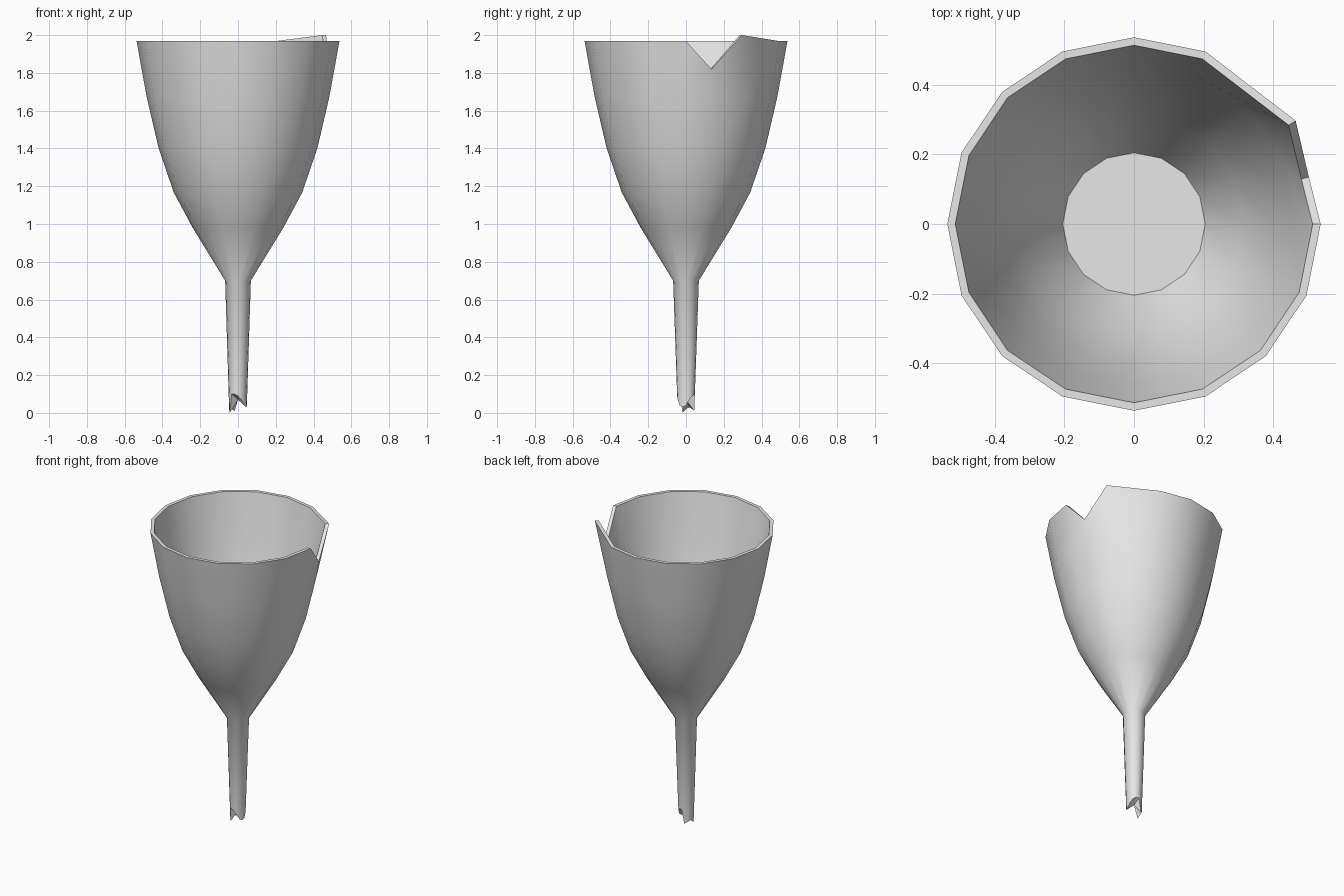
import bpy, bmesh, math
from mathutils import Vector

cube = bpy.data.objects.get("Cube")
if cube:
    bpy.data.objects.remove(cube, do_unlink=True)

SIDES = 16
mat = bpy.data.materials.new("plain_grey")
mat.use_nodes = True
GREY = (0.8, 0.8, 0.8, 1)
mat.diffuse_color = GREY
mat.node_tree.nodes["Principled BSDF"].inputs["Base Color"].default_value = GREY

bm = bmesh.new()


def ring(radius, z):
    turn = 2 * math.pi / SIDES
    return [bm.verts.new((radius * math.cos(i * turn), radius * math.sin(i * turn), z))
            for i in range(SIDES)]


def bridge(a, b):
    for i in range(SIDES):
        j = (i + 1) % SIDES
        bm.faces.new((a[i], a[j], b[j], b[i]))


# Profile from the broken stem up the outside, over the rim and down the inside
outer = [(0.047, 0.06), (0.068, 0.7), (0.24, 0.98), (0.34, 1.167),
         (0.42, 1.4), (0.484, 1.675), (0.537, 1.968)]
inner = [(0.514, 1.968), (0.461, 1.675), (0.397, 1.4), (0.316, 1.167), (0.205, 0.96)]
rings = [ring(r, z) for r, z in outer + inner]
for a, b in zip(rings, rings[1:]):
    bridge(a, b)

# Chipped rim: one low notch and one raised point
rim_out, rim_in = rings[len(outer) - 1], rings[len(outer)]
for index, point in ((1, (0.503, 0.135, 1.82)), (2, (0.465, 0.297, 2.0))):
    rim_out[index].co = point
    rim_in[index].co = Vector((point[0] * 0.957, point[1] * 0.957, point[2]))

# Flat floor inside the bowl
floor = bm.faces.new(rings[-1])

# Snapped stem end: jagged splinters around a recessed centre
jag = [0.04, 0.1, 0.02, 0.07, 0.1, 0.03, 0.09, 0.01]
for i, v in enumerate(rings[0]):
    v.co.z = jag[(i * 3 if i < 8 else i * 5 + 2) % 8]
rings[0][9].co.z = 0.0
core = bm.verts.new((0, 0, 0.07))
stem_end = [bm.faces.new((rings[0][(i + 1) % SIDES], rings[0][i], core))
            for i in range(SIDES)]

bmesh.ops.recalc_face_normals(bm, faces=bm.faces)

# Smooth walls with crisp rim, floor and break edges
for f in bm.faces:
    f.smooth = True
for f in stem_end + [floor]:
    f.smooth = False
    for e in f.edges:
        e.smooth = False
for loop in (rim_out, rim_in):
    for i in range(SIDES):
        bm.edges.get((loop[i], loop[(i + 1) % SIDES])).smooth = False
for a, b in zip(rim_out, rim_in):
    for f in a.link_faces:
        if b in f.verts:
            f.smooth = False

mesh = bpy.data.meshes.new("broken_goblet")
bm.to_mesh(mesh)
bm.free()
mesh.materials.append(mat)
goblet = bpy.data.objects.new("broken_goblet", mesh)
bpy.context.collection.objects.link(goblet)
